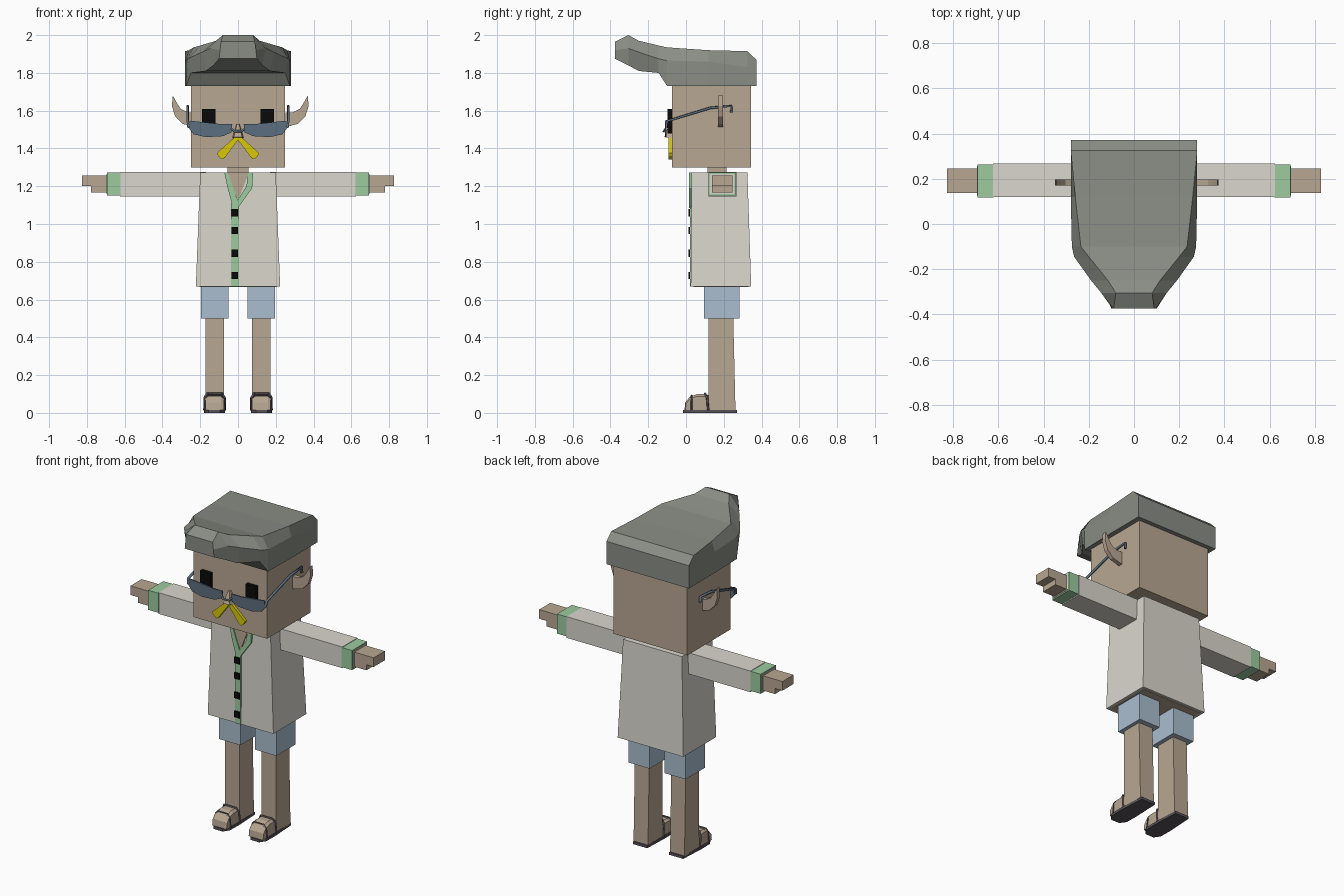
import bpy, bmesh
from mathutils import Vector

cube = bpy.data.objects.get("Cube")
if cube:
    bpy.data.objects.remove(cube)


def material(name, rgb):
    m = bpy.data.materials.new(name)
    m.use_nodes = True
    m.diffuse_color = (*rgb, 1)
    m.node_tree.nodes["Principled BSDF"].inputs["Base Color"].default_value = (*rgb, 1)
    return m


SKIN = material("skin", (.48, .386, .287))
COAT = material("coat_cream", (.70, .68, .61))
GREEN = material("trim_green", (.333, .604, .342))
BLUE = material("shorts_blue", (.40, .515, .624))
HAIR = material("hair_grey", (.254, .27, .235))
YELLOW = material("moustache_yellow", (.68, .578, .003))
SLATE = material("glasses_slate", (.107, .156, .216))
SOLE = material("sandal_dark", (.098, .084, .102))
BLACK = material("black", (.003, .003, .003))


def finish(name, bm, mat):
    bmesh.ops.recalc_face_normals(bm, faces=bm.faces)
    mesh = bpy.data.meshes.new(name)
    bm.to_mesh(mesh)
    bm.free()
    mesh.materials.append(mat)
    obj = bpy.data.objects.new(name, mesh)
    bpy.context.collection.objects.link(obj)
    return obj


def loft(name, rings, mat):
    """Skin a list of closed rings and cap both ends."""
    bm = bmesh.new()
    loops = [[bm.verts.new(p) for p in ring] for ring in rings]
    n = len(loops[0])
    for a, b in zip(loops, loops[1:]):
        for i in range(n):
            j = (i + 1) % n
            bm.faces.new((a[i], a[j], b[j], b[i]))
    bm.faces.new(loops[0])
    bm.faces.new(loops[-1])
    return finish(name, bm, mat)


def rect(x, y, z):
    return [(x[0], y[0], z), (x[1], y[0], z), (x[1], y[1], z), (x[0], y[1], z)]


def box(name, x, y, z, mat):
    return loft(name, [rect(x, y, z[0]), rect(x, y, z[1])], mat)


def plate(name, points, y, mat):
    """Extrude an x-z outline along y."""
    return loft(name, [[(px, d, pz) for px, pz in points] for d in y], mat)


def rod(name, points, r, mat):
    """Square-section bar along a path of points."""
    curve = bpy.data.curves.new(name, "CURVE")
    curve.dimensions = "3D"
    curve.bevel_depth = r
    curve.bevel_resolution = 0
    curve.use_fill_caps = True
    spline = curve.splines.new("POLY")
    spline.points.add(len(points) - 1)
    for p, co in zip(spline.points, points):
        p.co = (*co, 1)
    curve.materials.append(mat)
    obj = bpy.data.objects.new(name, curve)
    bpy.context.collection.objects.link(obj)
    return obj


# Head, neck and hair
box("head", (-.25, .25), (-.075, .345), (1.30, 1.76), SKIN)
box("neck", (-.055, .055), (.115, .215), (1.25, 1.31), SKIN)

# y, then half width and height of the top, middle and bottom edges
hair_sections = [
    (.372, .28, 1.87, .28, 1.80, .28, 1.73),
    (.325, .28, 1.915, .28, 1.83, .28, 1.73),
    (.12, .26, 1.92, .28, 1.86, .28, 1.73),
    (-.10, .235, 1.935, .275, 1.865, .275, 1.73),
    (-.145, .20, 1.945, .265, 1.875, .25, 1.80),
    (-.25, .115, 1.97, .19, 1.91, .17, 1.81),
    (-.305, .08, 2.0, .145, 1.93, .13, 1.84),
    (-.375, .09, 1.965, .095, 1.92, .10, 1.875),
]
loft("hair", [[(-a, y, za), (a, y, za), (b, y, zb), (c, y, zc), (-c, y, zc), (-b, y, zb)]
              for y, a, za, b, zb, c, zc in hair_sections], HAIR)

# Nose and bridge of the glasses
loft("nose", [[(-.03, -.075, 1.455), (.03, -.075, 1.455), (.022, -.115, 1.46), (-.022, -.115, 1.46)],
              [(-.008, -.075, 1.53), (.008, -.075, 1.53), (.005, -.09, 1.53), (-.005, -.09, 1.53)]], SKIN)
rod("glasses_bridge", [(-.035, -.108, 1.505), (-.02, -.118, 1.49), (.02, -.118, 1.49),
                       (.035, -.108, 1.505)], .007, SLATE)

lens = [(.03, 1.53), (.10, 1.53), (.255, 1.547), (.262, 1.51), (.235, 1.475),
        (.17, 1.46), (.08, 1.465), (.035, 1.485)]
whisker = [(.0, 1.468), (.018, 1.46), (.112, 1.375), (.105, 1.36), (.085, 1.342), (.07, 1.35), (.0, 1.445)]
ear = [(.24, 1.59), (.275, 1.59), (.315, 1.61), (.335, 1.64), (.357, 1.68),
       (.362, 1.625), (.345, 1.57), (.305, 1.53), (.24, 1.513)]
temple = [(.262, -.105, 1.51), (.266, -.10, 1.545), (.266, .13, 1.615), (.266, .24, 1.625), (.266, .24, 1.59)]

# Everything that comes in pairs
for side, s in (("left", 1), ("right", -1)):
    def span(a, b):
        return (s * a, s * b)

    def flip(points):
        return [(s * p[0], *p[1:]) for p in points]

    box(side + "_eye", span(.12, .19), (-.097, -.07), (1.48, 1.61), BLACK)
    plate(side + "_lens", flip(lens), (-.11, -.102), SLATE)
    plate(side + "_moustache", flip(whisker), (-.092, -.073), YELLOW)
    rod(side + "_temple", flip(temple), .008, SLATE)
    shift = .012
    plate(side + "_ear", [(x + shift, z) for x, z in flip(ear)], (.17, .196), SKIN)

    # Arm
    box(side + "_sleeve", span(.17, .625), (.12, .267), (1.145, 1.275), COAT)
    box(side + "_cuff", span(.622, .693), (.118, .264), (1.152, 1.272), GREEN)
    box(side + "_cuff_lining", span(.69, .696), (.126, .256), (1.16, 1.264), COAT)
    box(side + "_hand", span(.69, .827), (.137, .245), (1.20, 1.256), SKIN)
    box(side + "_fingers", span(.69, .777), (.137, .245), (1.166, 1.20), SKIN)

    # Leg
    box(side + "_shorts_leg", span(.05, .195), (.095, .282), (.50, .69), BLUE)
    loft(side + "_leg", [rect(span(.075, .173), (.12, .262), .014),
                         rect(span(.075, .173), (.12, .25), .51)], SKIN)

    # Sandal with rounded foot
    sole = [(.075, .27), (.17, .27), (.18, .10), (.178, .02), (.155, -.015),
            (.095, -.015), (.07, .02), (.068, .10)]
    loft(side + "_sole", [[(s * x, y, z) for x, y in sole] for z in (0, .016)], SOLE)
    foot = [(.13, .014), (.13, .088), (.105, .10), (.06, .10), (.02, .085), (-.004, .055), (-.008, .014)]
    loft(side + "_foot", [[(s * x, .04 + (y - .04) * k, .014 + (z - .014) * h) for y, z in foot]
                          for x, k, h in ((.075, .9, .85), (.09, 1, 1), (.158, 1, 1), (.173, .9, .85))], SKIN)
    rod(side + "_ankle_strap", flip([(.07, .118, .014), (.07, .112, .08), (.085, .10, .104),
                                     (.163, .10, .104), (.178, .112, .08), (.178, .118, .014)]), .006, SOLE)
    rod(side + "_toe_strap", flip([(.07, .03, .014), (.076, .03, .075), (.09, .03, .093),
                                   (.158, .03, .093), (.172, .03, .075), (.178, .03, .014)]), .005, SOLE)

# Coat with skin showing underneath
loft("coat", [rect((-.223, .223), (.025, .345), .67), rect((-.20, .20), (.03, .325), 1.272)], COAT)
box("body_underside", (-.205, .205), (.04, .33), (.666, .674), SKIN)
plate("neck_opening", [(-.057, 1.272), (.057, 1.272), (0, 1.125)], (.022, .031), SKIN)

# Collar, placket and buttons
plate("left_collar", [(.053, 1.272), (.08, 1.272), (.075, 1.19), (.0, 1.085), (-.006, 1.12), (.045, 1.20)],
      (.017, .032), GREEN)
plate("right_collar", [(-.053, 1.272), (-.072, 1.272), (-.055, 1.19), (-.03, 1.10), (.0, 1.085), (.0, 1.12)],
      (.017, .032), GREEN)
box("placket", (-.036, .004), (.02, .032), (.67, 1.11), GREEN)
for i, z in enumerate((1.06, .965, .845, .728)):
    box(f"button_{i + 1}", (-.034, 0), (.012, .03), (z - .019, z + .019), BLACK)
